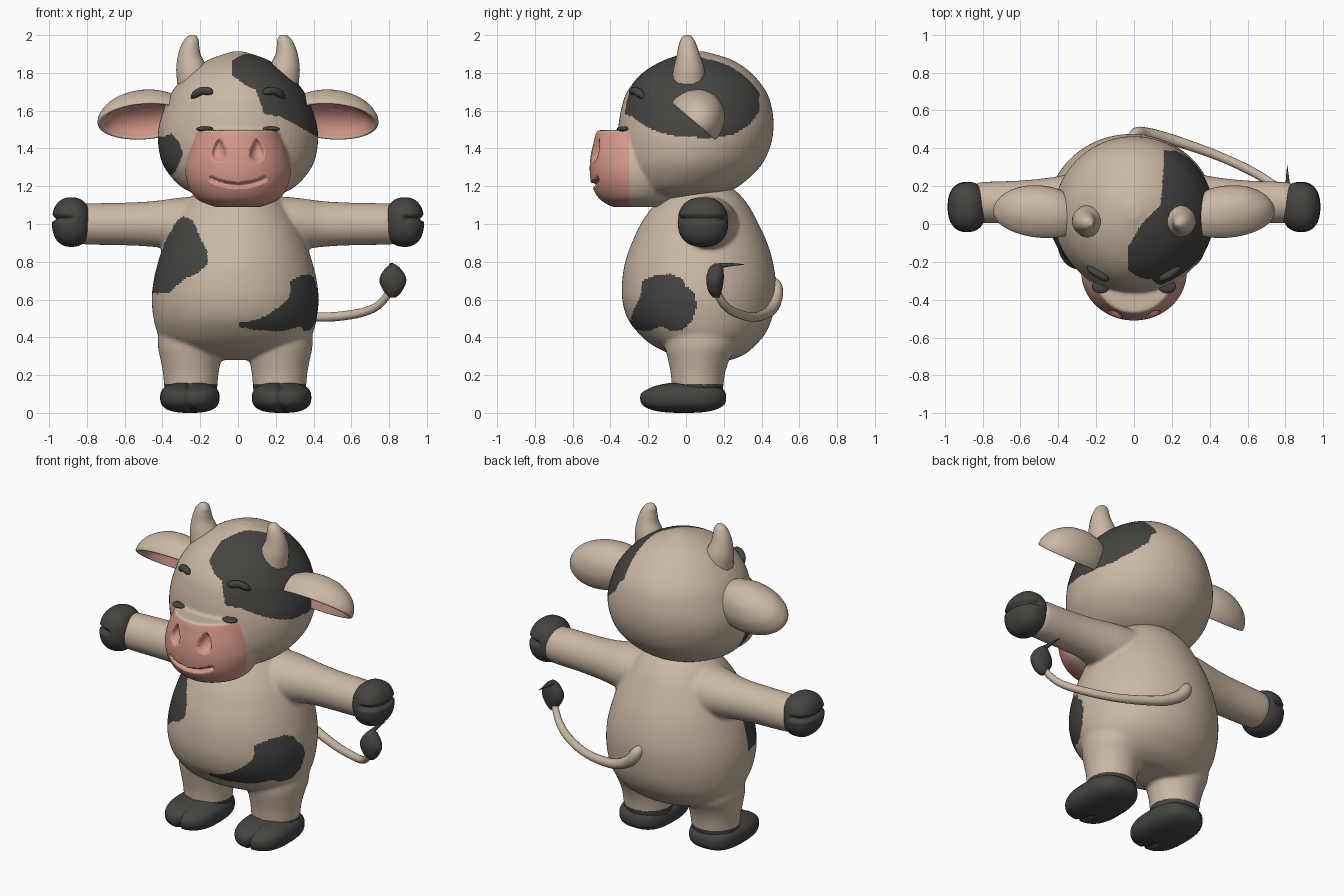
import bpy, bmesh
from math import sin, cos, pi, copysign
from mathutils import Vector

cube = bpy.data.objects.get("Cube")
if cube:
    bpy.data.objects.remove(cube)


def material(name, rgb):
    m = bpy.data.materials.new(name)
    m.use_nodes = True
    m.diffuse_color = (*rgb, 1)
    m.node_tree.nodes["Principled BSDF"].inputs["Base Color"].default_value = (*rgb, 1)
    return m


MATS = [material("cream hide", (0.60, 0.48, 0.37)),
        material("charcoal", (0.062, 0.058, 0.053)),
        material("pink skin", (0.66, 0.31, 0.25))]
CREAM, DARK, PINK = range(3)


def smooth_rows(rows, n=5):
    """Catmull-Rom resampling of profile rows."""
    out = []
    for i in range(len(rows) - 1):
        a, b, c, d = (rows[min(max(i + k, 0), len(rows) - 1)] for k in (-1, 0, 1, 2))
        for j in range(n):
            t = j / n
            out.append([q + 0.5 * t * (r - p + t * (2 * p - 5 * q + 4 * r - s + t * (3 * (q - r) + s - p)))
                        for p, q, r, s in zip(a, b, c, d)])
    return out + [list(rows[-1])]


def loft(bm, rows, place=Vector, center=0.0, seg=64, split=None):
    """Elliptic rings from rows of (height, half width, y min, y max)."""
    rings = []
    for z, rx, y0, y1 in smooth_rows(rows):
        rings.append([bm.verts.new(place((center + rx * cos(2 * pi * k / seg),
                                          (y0 + y1) / 2 + (y1 - y0) / 2 * sin(2 * pi * k / seg), z)))
                      for k in range(seg)])
    for i, (a, b) in enumerate(zip(rings, rings[1:])):
        for k in range(seg):
            f = bm.faces.new((a[k], a[k - 1], b[k - 1], b[k]))
            f.material_index = PINK if split is not None and i >= split else CREAM
    bm.faces.new(rings[0])
    bm.faces.new(rings[-1]).material_index = CREAM if split is None else PINK


def finish(bm, name, mat=None):
    bmesh.ops.recalc_face_normals(bm, faces=bm.faces)
    me = bpy.data.meshes.new(name)
    bm.to_mesh(me)
    bm.free()
    for m in (MATS if mat is None else [MATS[mat]]):
        me.materials.append(m)
    me.shade_smooth()
    ob = bpy.data.objects.new(name, me)
    bpy.context.collection.objects.link(ob)
    return ob


def fuse(ob, voxel, iterations):
    """Merge overlapping volumes into one soft skin."""
    r = ob.modifiers.new("fuse", 'REMESH')
    r.mode, r.voxel_size = 'VOXEL', voxel
    s = ob.modifiers.new("soften", 'SMOOTH')
    s.factor, s.iterations = 0.5, iterations
    ev = ob.evaluated_get(bpy.context.evaluated_depsgraph_get())
    me = bpy.data.meshes.new_from_object(ev)
    ob.modifiers.clear()
    ob.data = me
    me.materials.clear()
    for m in MATS:
        me.materials.append(m)
    me.shade_smooth()


def paint(ob, rule):
    for p in ob.data.polygons:
        p.material_index = rule(*p.center)


def inside(poly, a, b):
    hit = False
    for (x0, y0), (x1, y1) in zip(poly, poly[1:] + poly[:1]):
        if (y0 > b) != (y1 > b) and a < x0 + (b - y0) * (x1 - x0) / (y1 - y0):
            hit = not hit
    return hit


def tube(name, pts, mat):
    """Round tapering cord through points of (x, y, z, radius)."""
    cu = bpy.data.curves.new(name, 'CURVE')
    cu.dimensions, cu.bevel_depth, cu.bevel_resolution, cu.use_fill_caps = '3D', 1, 5, True
    path = smooth_rows(pts, 6)
    sp = cu.splines.new('POLY')
    sp.points.add(len(path) - 1)
    for p, (x, y, z, r) in zip(sp.points, path):
        p.co, p.radius = (x, y, z, 1), r
    sp.use_smooth = True
    cu.materials.append(MATS[mat])
    ob = bpy.data.objects.new(name, cu)
    bpy.context.collection.objects.link(ob)


def pebble(name, loc, size, power, mat, shape=None, seg=80):
    """Rounded block; shape adjusts each unit-space point."""
    bm = bmesh.new()
    bmesh.ops.create_uvsphere(bm, u_segments=seg, v_segments=seg * 3 // 4, radius=1)
    for v in bm.verts:
        co = Vector([copysign(abs(c) ** power, c) for c in v.co])
        if shape:
            co = shape(co)
        v.co = Vector(loc) + Vector([c * s for c, s in zip(co, size)])
    return finish(bm, name, mat)


# Body, legs and arms fused into one skin
SHIFT = -0.015
bm = bmesh.new()
loft(bm, [(.28, .18, .02, .24), (.31, .29, -.08, .31), (.36, .37, -.18, .37), (.42, .41, -.25, .42),
          (.5, .432, -.31, .455), (.6, .442, -.338, .472), (.7, .432, -.338, .475), (.8, .408, -.322, .46),
          (.9, .375, -.287, .43), (1, .33, -.24, .385), (1.1, .265, -.17, .33), (1.17, .2, -.1, .27),
          (1.22, .1, -.02, .2)], center=SHIFT)
for s in (-1, 1):
    loft(bm, [(.06, .135, -.07, .19), (.2, .146, -.08, .205), (.28, .16, -.095, .23), (.36, .175, -.11, .27),
              (.46, .17, -.1, .27)], center=s * .235 + SHIFT)
    loft(bm, [(.15, .15, -.07, .28), (.3, .14, -.04, .27), (.45, .121, 0, .245), (.6, .113, .005, .23),
              (.8, .109, .005, .222), (.84, .1, .015, .21)],
         place=lambda p, s=s: Vector((s * p[2], p[1], p[0])), center=1.0)
body = finish(bm, "body")
fuse(body, .0105, 10)
CHEST = [(-.29, 1.04), (-.24, 1.02), (-.2, .93), (-.165, .86), (-.16, .79), (-.21, .74), (-.28, .71),
         (-.33, .67), (-.37, .63), (-.5, .63), (-.5, .75), (-.41, .86), (-.37, .94), (-.32, 1.02)]
FLANK = [(-.3, .47), (-.28, .54), (-.24, .62), (-.23, .7), (-.16, .73), (-.08, .735), (-.02, .71), (0, .67),
         (.05, .63), (.055, .56), (.03, .48), (-.02, .44), (-.08, .43), (-.13, .46), (-.2, .43), (-.26, .44)]


def body_colour(x, y, z):
    if z < .15 or (y < .03 and inside(CHEST, x, z)) or (x > 0 and inside(FLANK, y, z)):
        return DARK
    return CREAM


paint(body, body_colour)

# Head with muzzle, nostrils and smile
bm = bmesh.new()
loft(bm, [(1.13, .1, -.22, .08), (1.15, .2, -.28, .17), (1.2, .305, -.32, .28), (1.3, .39, -.355, .39),
          (1.4, .42, -.365, .443), (1.5, .422, -.36, .463), (1.6, .395, -.345, .457), (1.7, .35, -.312, .425),
          (1.8, .262, -.23, .345), (1.87, .155, -.11, .24), (1.913, .03, .03, .1)])
loft(bm, [(1.09, .12, -.39, -.1), (1.13, .215, -.455, -.05), (1.2, .263, -.498, 0), (1.28, .279, -.51, 0),
          (1.36, .268, -.505, 0), (1.43, .245, -.49, 0), (1.485, .222, -.475, 0), (1.497, .21, -.46, -.02)])
head = finish(bm, "head")
fuse(head, .009, 4)
for v in head.data.vertices:
    x, y, z = v.co
    if y < -.33 and z < 1.47:
        h = (z - 1.39) / .058
        d = ((abs(x) - .1) / (.034 * (1 - .45 * h))) ** 2 + h * h if abs(h) < 1 else 1
        if d < 1:
            v.co.y += .045 * (1 - d) ** .5
        off = abs(z - (1.205 + 1.7 * x * x))
        if off < .014 and abs(x) < .15:
            v.co.y += .035 * (1 - off / .014) ** .5
FRONT = [(-.03, 2), (-.035, 1.79), (.04, 1.735), (.095, 1.71), (.12, 1.64), (.14, 1.58), (.22, 1.57),
         (.3, 1.53), (.42, 1.46), (.6, 1.46), (.6, 2)]
SIDE = [(-.6, 1.45), (.1, 1.455), (.25, 1.47), (.34, 1.53), (.39, 1.6), (.385, 1.67), (.41, 1.72), (.41, 2), (-.6, 2)]
CROWN = [(.165, .5), (.15, .2), (.14, .1), (.04, 0), (-.03, -.12), (-.035, -.6), (.8, -.6), (.8, .5)]
CHEEK = [(-.5, 1.46), (-.4, 1.46), (-.35, 1.48), (-.31, 1.43), (-.29, 1.37), (-.33, 1.28), (-.37, 1.24), (-.5, 1.26)]


def head_colour(x, y, z):
    if z < 1.487 and y < -.3 and abs(x) < .222 + (1.49 - z) * .5:
        return PINK
    if y < 0 and inside(CHEEK, x, z):
        return DARK
    patch = inside(SIDE, y, z) and inside(CROWN, x, y) and (y > .06 or inside(FRONT, x, z))
    return DARK if patch else CREAM


paint(head, head_colour)


def cleft(co, axis, at, forward):
    """Pinch a groove into the tip of a hoof."""
    d = abs(co[axis] - at)
    if d < .13 and forward > 0:
        co = co * (1 - .22 * min(1, forward * 3) * (1 - d / .13) ** .6)
    return co


def foot_shape(co):
    co = cleft(co, 0, 0, -co.y - .2)
    if co.z > 0:
        co.z *= 1 - .3 * max(0, -co.y) ** 2
    return co


for s, side in ((1, "left"), (-1, "right")):
    # Hooves
    pebble(side + "_foot_hoof", (s * .243 - .012, -.015, .081), (.157, .228, .081), .75, DARK, foot_shape)
    pebble(side + "_hand_hoof", (s * .882, .09, 1.01), (.103, .133, .131), .85, DARK,
           lambda co, s=s: cleft(co, 2, .15, s * co.x + .2))

    # Horn
    tube(side + "_horn", [(s * .235, .015, 1.76, .09), (s * .25, .015, 1.83, .08), (s * .257, .012, 1.89, .063),
                          (s * .25, .008, 1.945, .048), (s * .237, .005, 1.98, .033),
                          (s * .23, .003, 1.996, .015), (s * .229, .003, 2.0, .002)], CREAM)

    # Cupped ear with pink lining
    n = Vector((0, -.65, -.76))
    u = Vector((.94, -.1, -.33))
    u = (u - n * u.dot(n)).normalized()
    w = n.cross(u)

    def ear_place(p, s=s, n=n, u=u, w=w):
        q = Vector((.495, .045, 1.55)) + u * p[0] * .25 + w * p[1] * .15 + n * p[2] * .17
        return Vector((s * q.x, q.y, q.z))

    bm = bmesh.new()
    loft(bm, [(d, r, -r, r) for d, r in ((-1, .03), (-.9, .44), (-.6, .8), (-.25, .97), (0, 1), (.05, .95),
                                         (0, .88), (-.25, .7), (-.42, .4), (-.48, .03))],
         place=ear_place, split=30)
    finish(bm, side + "_ear")

    # Brow and narrow eye
    tube(side + "_brow", [(s * .135, -.285, 1.69, .006), (s * .15, -.285, 1.7, .019), (s * .19, -.265, 1.705, .021),
                          (s * .225, -.24, 1.685, .02), (s * .245, -.225, 1.665, .006)], DARK)
    pebble(side + "_eye", (s * .175, -.33, 1.503), (.047, .036, .014), 1, DARK, seg=24)

# Tail with dark tuft
tube("tail", [(-.01, .45, .72, .012), (.01, .475, .67, .034), (.07, .475, .6, .034), (.2, .445, .54, .029),
              (.42, .37, .508, .025), (.6, .29, .52, .024), (.72, .22, .555, .022), (.785, .175, .615, .02),
              (.81, .16, .67, .016)], CREAM)
bm = bmesh.new()
loft(bm, [(.61, .015, .145, .175), (.64, .045, .12, .188), (.69, .07, .108, .198), (.73, .064, .11, .2),
          (.77, .035, .125, .195), (.79, .006, .15, .18)], center=.82, seg=32)
finish(bm, "tail_tuft", DARK)
tube("tail_wisp", [(.815, .16, .775, .016), (.812, .22, .784, .011), (.81, .31, .786, .001)], DARK)
